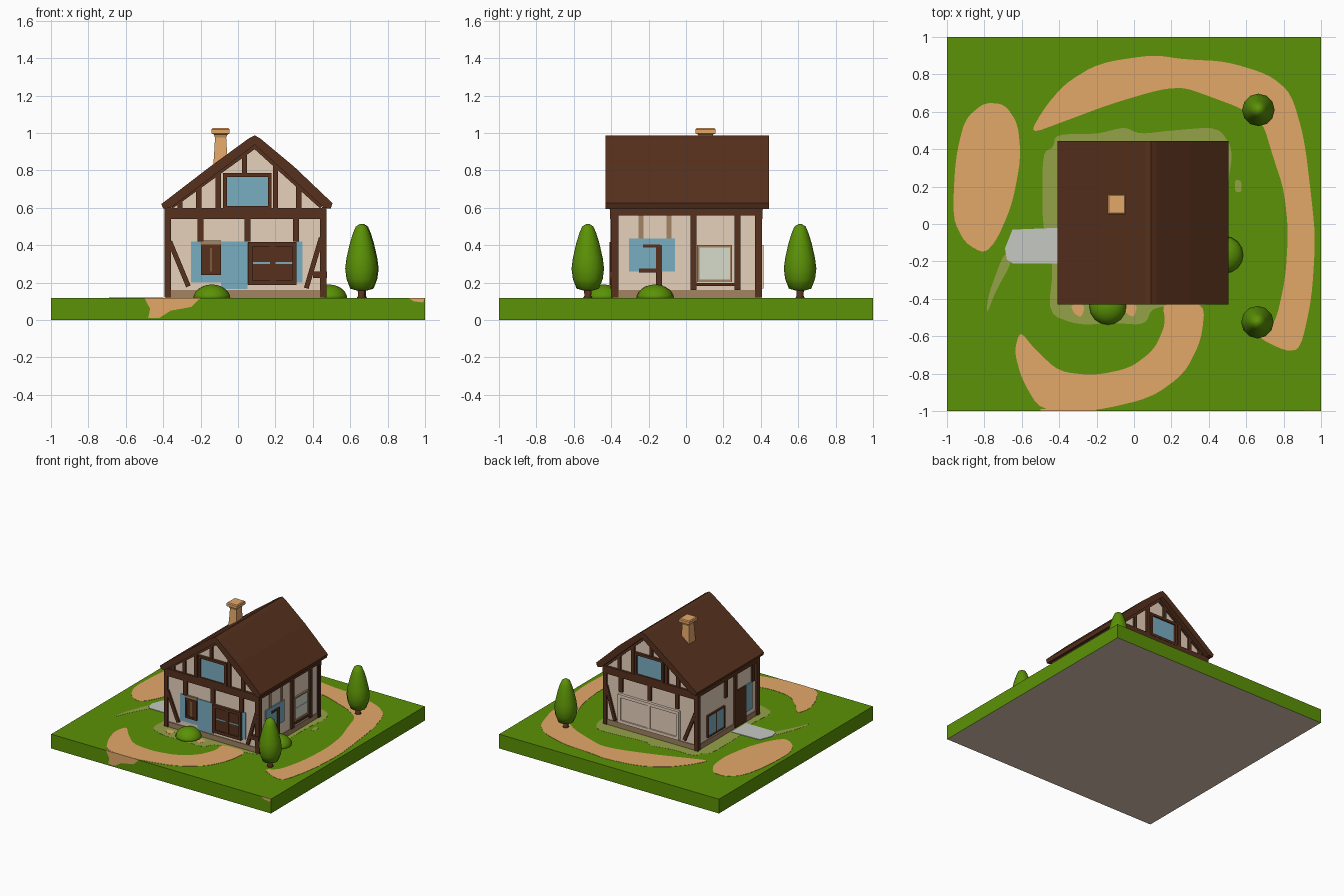
import bpy, bmesh, math
from mathutils import Vector

if "Cube" in bpy.data.objects:
    bpy.data.objects.remove(bpy.data.objects["Cube"])

def lin(c):
    c /= 255
    return c / 12.92 if c <= 0.04045 else ((c + 0.055) / 1.055) ** 2.4

def material(name, r, g, b):
    m = bpy.data.materials.new(name)
    m.diffuse_color = (lin(r), lin(g), lin(b), 1)
    m.use_nodes = True
    m.node_tree.nodes["Principled BSDF"].inputs["Base Color"].default_value = m.diffuse_color
    return m

GREEN = material("grass green", 91, 146, 6)
TAN = material("sand tan", 228, 168, 105)
BROWN = material("timber brown", 87, 49, 29)
CREAM = material("plaster cream", 234, 212, 191)
BLUE = material("window blue", 121, 174, 193)
TAUPE = material("foundation taupe", 163, 132, 98)
GREY = material("stone grey", 198, 201, 195)
OLIVE = material("worn grass olive", 149, 162, 72)
UNDER = material("underside pale", 222, 201, 180)
GLASS = material("pale glass", 215, 220, 203)

def finish(name, bm, mat, smooth=False):
    bmesh.ops.recalc_face_normals(bm, faces=bm.faces)
    me = bpy.data.meshes.new(name)
    bm.to_mesh(me)
    bm.free()
    me.materials.append(mat)
    for p in me.polygons:
        p.use_smooth = smooth
    ob = bpy.data.objects.new(name, me)
    bpy.context.collection.objects.link(ob)
    return ob

# Planes on which outlines are drawn: (u, v, outward distance) -> point
XL, XR, YF, YB = -0.378, 0.458, -0.388, 0.392
SIDES = {
    "front": lambda u, v, d: (u, YF - d, v),
    "back": lambda u, v, d: (u, YB + d, v),
    "left": lambda u, v, d: (XL - d, u, v),
    "right": lambda u, v, d: (XR + d, u, v),
    "ground": lambda u, v, d: (u, v, d),
    "section": lambda u, v, d: (u, d, v),
}

def prism(name, side, pts, d0, d1, mat):
    f = SIDES[side]
    bm = bmesh.new()
    a = [bm.verts.new(f(u, v, d0)) for u, v in pts]
    b = [bm.verts.new(f(u, v, d1)) for u, v in pts]
    bm.faces.new(a)
    bm.faces.new(b)
    for i in range(len(a)):
        j = (i + 1) % len(a)
        bm.faces.new((a[i], a[j], b[j], b[i]))
    return finish(name, bm, mat)

def plate(name, side, u0, u1, v0, v1, mat, out=0.006):
    return prism(name, side, [(u0, v0), (u1, v0), (u1, v1), (u0, v1)], -0.01, out, mat)

def bar(name, side, p, q, w, mat=BROWN, out=0.015):
    p, q = Vector(p), Vector(q)
    t = (q - p).normalized() * w / 2
    n = Vector((-t.y, t.x))
    return prism(name, side, [p + n, p - n, q - n, q + n], -0.01, out, mat)

def frame(name, side, u0, u1, v0, v1, w, mat=BROWN, out=0.02):
    for u in (u0, u1):
        plate(name, side, u - w / 2, u + w / 2, v0 - w / 2, v1 + w / 2, mat, out)
    for v in (v0, v1):
        plate(name, side, u0, u1, v - w / 2, v + w / 2, mat, out)

def patch(name, pts, mat, top, rounds=2):
    for _ in range(rounds):  # corner cutting rounds the outline
        new = []
        for i, p in enumerate(pts):
            p, q = Vector(p), Vector(pts[(i + 1) % len(pts)])
            new += [p.lerp(q, 0.2), p.lerp(q, 0.8)]
        pts = new
    return prism(name, "ground", pts, 0.10, top, mat)

def lathe(name, x, y, profile, n, mat, turn=0.0, sy=1.0, smooth=True):
    bm = bmesh.new()
    rings = []
    for r, z in profile:
        rings.append([bm.verts.new((x + r * math.cos(turn + k * math.tau / n),
                                    y + sy * r * math.sin(turn + k * math.tau / n), z)) for k in range(n)])
    for a, b in zip(rings, rings[1:]):
        for k in range(n):
            bm.faces.new((a[k], a[(k + 1) % n], b[(k + 1) % n], b[k]))
    bm.faces.new(rings[0])
    bm.faces.new(rings[-1])
    return finish(name, bm, mat, smooth)

# Lawn block with a pale underside
E, G = 0.999, 0.117
lawn = prism("lawn_base", "ground", [(-E, -E), (E, -E), (E, E), (-E, E)], 0, G, GREEN)
lawn.data.materials.append(UNDER)
for p in lawn.data.polygons:
    p.material_index = 1 if p.normal.z < -0.5 else 0

# Worn grass, paths and stone step
patch("worn_grass", [(-.49, .38), (-.43, .41), (-.42, .48), (-.2, .48), (-.05, .52), (.03, .48), (.2, .5),
                     (.45, .52), (.53, .4), (.5, .2), (.5, -.1), (.5, -.4), (.36, -.44), (.1, -.44), (.06, -.54),
                     (-.1, -.53), (-.3, -.54), (-.46, -.48), (-.43, -.22), (-.49, -.02)], OLIVE, 0.118)
patch("worn_sliver", [(-.69, -.14), (-.65, -.2), (-.74, -.36), (-.79, -.49), (-.78, -.38)], OLIVE, 0.118)
patch("worn_spot", [(.54, .24), (.575, .23), (.575, .17), (.54, .17)], OLIVE, 0.118)
patch("back_path", [(-.56, .48), (-.48, .62), (-.37, .75), (-.19, .86), (.1, .905), (.27, .88), (.49, .87),
                    (.72, .80), (.84, .70), (.91, .46), (.95, .13), (.97, -.08), (.95, -.4), (.89, -.67),
                    (.81, -.68), (.65, -.6), (.755, -.535), (.81, -.29), (.825, -.03), (.8, .19), (.74, .37),
                    (.69, .54), (.57, .62), (.41, .68), (.27, .73), (.14, .72), (-.13, .64), (-.37, .55)], TAN, 0.119)
patch("front_path", [(-.61, -.57), (-.64, -.68), (-.6, -.83), (-.5, -1), (-.21, -1), (.09, -.93),
                     (.27, -.80), (.36, -.62), (.38, -.42), (.15, -.42), (.17, -.53), (.11, -.67), (-.02, -.77),
                     (-.21, -.81), (-.4, -.79), (-.53, -.67)], TAN, 0.119)
patch("sand_patch", [(-.8, .65), (-.69, .64), (-.62, .535), (-.605, .35), (-.65, .11), (-.73, -.08),
                     (-.8, -.16), (-.905, -.1), (-.97, .03), (-.955, .35), (-.905, .56)], TAN, 0.119)
for x in (-.3, -.02):
    patch("sand_spot", [(x - .04, -.43), (x + .04, -.43), (x + .02, -.5), (x - .02, -.48)], TAN, 0.119)
prism("path_spill", "section", [(-.5, .118), (-.47, .06), (-.48, .012), (-.42, .012), (-.36, .05),
                                (-.25, .07), (-.2, .118)], -1.0, -0.99, TAN)
prism("corner_spill", "section", [(.91, .118), (.94, .1), (.99, .094), (.999, .118)], -1.0, -0.998, TAN)
patch("stone_step", [(-.69, -.13), (-.65, -.03), (-.40, -.02), (-.40, -.21), (-.65, -.21), (-.68, -.19)], GREY, 0.121, 0)

# House body, foundation and roof
prism("house_walls", "section", [(XL, .11), (XR, .11), (XR, .615), (.09, .955), (XL, .615)], YF, YB, CREAM)
prism("foundation", "ground", [(XL - .006, YF - .006), (XR + .006, YF - .006), (XR + .006, YB + .006),
                               (XL - .006, YB + .006)], 0.11, 0.16, TAUPE)
prism("roof", "section", [(-.41, .62), (-.16, .812), (.06, .973), (.09, .987), (.12, .97), (.3, .82), (.505, .625),
                          (.495, .595), (.46, .6), (.09, .937), (-.36, .6), (-.4, .595)], -.43, .445, BROWN)
R2 = math.sqrt(2)
lathe("chimney", -.093, .105, [(.045 * R2, .74), (.034 * R2, .9), (.03 * R2, .975), (.036 * R2, .992),
                               (.048 * R2, .998), (.048 * R2, 1.02), (.042 * R2, 1.027)],
      4, TAN, math.pi / 4, 1.12, False)

# Timber frame shared by the two gable ends
for s in ("front", "back"):
    plate("floor_beam", s, -.39, .47, .54, .6, BROWN, 0.018)
    for u in (-.375, .455):
        plate("corner_post", s, u - .017, u + .017, .12, .6, BROWN, 0.014)
    for u, top in ((-.31, .65), (-.21, .73), (-.105, .81), (.2, .84), (.325, .73)):
        bar("gable_stud", s, (u, .58), (u, top), .028)
    bar("gable_short_stud", s, (.035, .77), (.035, .89), .026)
    bar("gable_rafter", s, (-.36, .61), (.09, .935), .034)
    bar("gable_rafter", s, (.45, .61), (.09, .935), .034)
    plate("gable_window", s, -.06, .16, .61, .77, BLUE, 0.008)
    frame("gable_window_frame", s, -.07, .17, .60, .775, .02)
    for u in (-.2, .05, .31):
        bar("wall_stud", s, (u, .42), (u, .56), .033)
    bar("brace", s, (-.365, .42), (-.265, .18), .026)
    bar("brace", s, (.445, .44), (.365, .17), .026)

# Front door, shutters and large window
plate("front_blue_left", "front", -.25, -.09, .2, .42, BLUE)
plate("front_door", "front", -.09, .05, .165, .42, BLUE, 0.008)
plate("front_blue_right", "front", .31, .345, .2, .42, BLUE)
plate("small_window", "front", -.195, -.095, .25, .39, BROWN, 0.012)
plate("small_window_head", "front", -.2, -.09, .395, .425, TAUPE, 0.014)
frame("small_window_frame", "front", -.19, -.1, .25, .395, .016)
plate("small_window_mullion", "front", -.148, -.142, .26, .385, TAUPE, 0.016)
plate("large_window", "front", .05, .31, .19, .415, BROWN, 0.012)
frame("large_window_frame", "front", .065, .3, .2, .405, .024, BROWN, 0.022)
plate("large_window_mullion", "front", .17, .2, .2, .405, BROWN, 0.02)
plate("large_window_bar", "front", .08, .29, .3, .31, BLUE, 0.015)
plate("wall_lamp", "front", .40, .475, .225, .26, BROWN, 0.022)

# Back wide cream window
plate("back_window", "back", -.22, .33, .17, .4, CREAM, 0.012)
frame("back_window_frame", "back", -.21, .32, .18, .39, .025, CREAM, 0.022)
plate("back_window_mullion", "back", .04, .065, .18, .39, CREAM, 0.02)

# Side walls
for s in ("left", "right"):
    plate("eave_beam", s, -.4, .405, .56, .605, BROWN, 0.015)
    for u in (-.378, .385):
        plate("corner_post", s, u - .016, u + .016, .12, .6, BROWN, 0.012)
plate("side_blue_window", "right", -.305, -.06, .26, .435, BLUE, 0.008)
for u in (-.24, -.09):
    plate("faded_stud", "right", u - .013, u + .013, .435, .56, TAUPE, 0.006)
bar("side_window_top", "right", (-.23, .395), (-.14, .395), .016)
bar("side_window_sill", "right", (-.25, .265), (-.14, .265), .022)
bar("side_stud", "right", (-.145, .12), (-.145, .4), .032)
for u in (.04, .275):
    bar("side_stud", "right", (u, .16), (u, .56), .033)
bar("side_sill", "right", (.04, .19), (.275, .19), .018)
plate("pale_window", "right", .06, .245, .2, .4, GLASS, 0.008)
frame("pale_window_frame", "right", .066, .24, .21, .395, .012, TAUPE, 0.014)
plate("pale_window_bar", "right", .07, .24, .3, .308, GLASS, 0.012)

plate("left_window", "left", .05, .27, .18, .36, BLUE, 0.010)
frame("left_window_frame", "left", .055, .265, .185, .355, .012, BROWN, 0.014)
plate("left_window_mullion", "left", .154, .166, .19, .35, BROWN, 0.013)
plate("left_door", "left", -.23, -.08, .125, .42, BROWN, 0.012)
plate("left_door_blue", "left", -.31, -.23, .2, .42, BLUE, 0.010)
for u in (.03, -.09, -.32):
    bar("left_stud", "left", (u, .42), (u, .56), .03)

# Trees and bushes
for x, y in ((.665, .61), (.66, -.525)):
    lathe("tree_trunk", x, y, [(.03, .11), (.018, .13), (.022, .18)], 8, BROWN)
    lathe("tree_crown", x, y, [(.025, .158), (.06, .168), (.08, .22), (.087, .275), (.08, .33), (.062, .41),
                               (.045, .465), (.03, .5), (.008, .514)], 12, GREEN)
for x, y in ((-.14, -.44), (.485, -.165)):
    lathe("bush", x, y, [(.1 * math.cos(a), .112 + .078 * math.sin(a))
                         for a in [k * math.pi / 12.6 for k in range(7)]], 16, GREEN)
